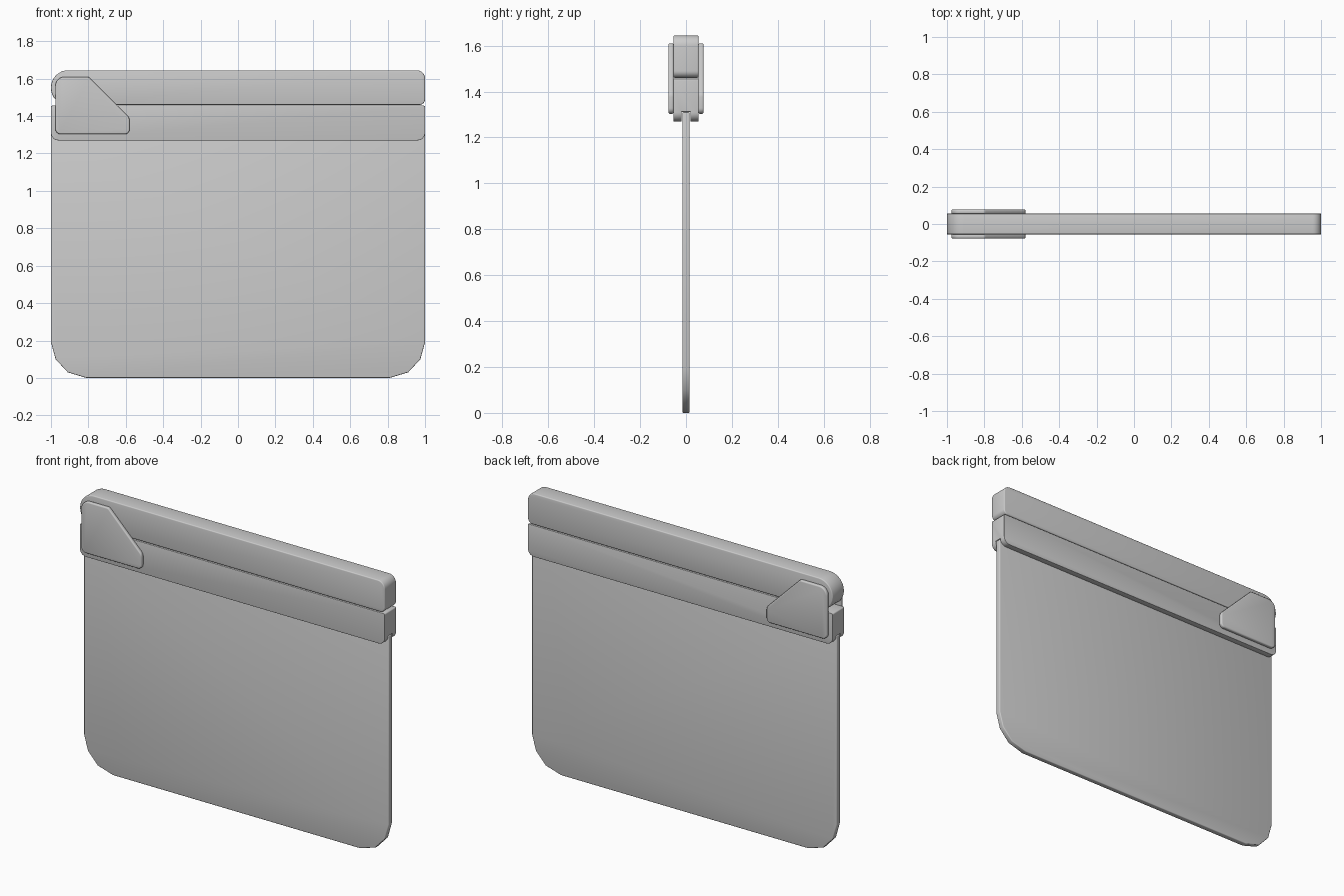
import bpy, bmesh, math
from mathutils import Vector

if "Cube" in bpy.data.objects:
    bpy.data.objects.remove(bpy.data.objects["Cube"])


def rounded(corners, steps=6):
    """Fillet a clockwise or anticlockwise outline of (x, z, radius) corners."""
    pts, n = [], len(corners)
    for i, (x, z, r) in enumerate(corners):
        p = Vector((x, z))
        if r == 0:
            pts.append(p)
            continue
        a = (Vector(corners[i - 1][:2]) - p).normalized()
        b = (Vector(corners[(i + 1) % n][:2]) - p).normalized()
        half = a.angle(b) / 2
        c = p + (a + b).normalized() * r / math.sin(half)
        s = p + a * r / math.tan(half) - c
        e = p + b * r / math.tan(half) - c
        for k in range(steps + 1):
            t = k / steps
            w = math.pi - 2 * half
            pts.append(c + (s * math.sin((1 - t) * w) + e * math.sin(t * w)) / math.sin(w))
    return pts


def slab(name, outline, y0, y1):
    """Extrude an x-z outline from y0 to y1."""
    bm = bmesh.new()
    face = bm.faces.new([bm.verts.new((p[0], y0, p[1])) for p in outline])
    ext = bmesh.ops.extrude_face_region(bm, geom=[face])
    moved = [v for v in ext["geom"] if isinstance(v, bmesh.types.BMVert)]
    bmesh.ops.translate(bm, verts=moved, vec=(0, y1 - y0, 0))
    bmesh.ops.recalc_face_normals(bm, faces=bm.faces)
    mesh = bpy.data.meshes.new(name)
    bm.to_mesh(mesh)
    bm.free()
    ob = bpy.data.objects.new(name, mesh)
    bpy.context.collection.objects.link(ob)
    return ob


def finish(ob, width, cutter=None):
    """Optional cut, soften hard edges, smooth shade."""
    bpy.ops.object.select_all(action='DESELECT')
    ob.select_set(True)
    bpy.context.view_layer.objects.active = ob
    if cutter:
        m = ob.modifiers.new("cut", 'BOOLEAN')
        m.operation, m.solver, m.object = 'DIFFERENCE', 'EXACT', cutter
        bpy.ops.object.modifier_apply(modifier=m.name)
        bpy.data.objects.remove(cutter)
    m = ob.modifiers.new("soften", 'BEVEL')
    m.width, m.segments = width, 3
    m.limit_method, m.angle_limit = 'ANGLE', math.radians(50)
    bpy.ops.object.modifier_apply(modifier=m.name)
    bpy.ops.object.shade_smooth_by_angle(angle=math.radians(32))


# Thin writing board with faceted lower corners
right = [(0.81, 0), (0.91, 0.03), (0.975, 0.1), (1, 0.19), (1, 1.31)]
board = slab("board", right + [(-x, z) for x, z in reversed(right)], -0.016, 0.016)
finish(board, 0.005)

# Fixed lower stick, slotted underneath to hold the board
lower = slab("lower_stick", rounded([(-1, 1.27, 0.04), (1, 1.27, 0.04),
                                     (1, 1.456, 0.008), (-1, 1.456, 0.008)]), -0.055, 0.055)
slot = slab("slot_cutter", [(-1.1, 1.2), (1.1, 1.2), (1.1, 1.312), (-1.1, 1.312)], -0.02, 0.02)
slot.hide_render = True
finish(lower, 0.006, slot)

# Hinged upper stick with a round pivot end
upper = slab("upper_stick", rounded([(-1, 1.46, 0.09), (1, 1.46, 0.03),
                                     (1, 1.645, 0.045), (-1, 1.645, 0.092)], 8), -0.055, 0.055)
finish(upper, 0.006)

# Hinge plates on both faces
plate = rounded([(-0.977, 1.303, 0.03), (-0.58, 1.303, 0.025), (-0.58, 1.392, 0.04),
                 (-0.799, 1.61, 0.02), (-0.977, 1.61, 0.05)])
for side, s in (("front", -1), ("back", 1)):
    finish(slab("hinge_plate_" + side, plate, s * 0.054, s * 0.077), 0.007)
